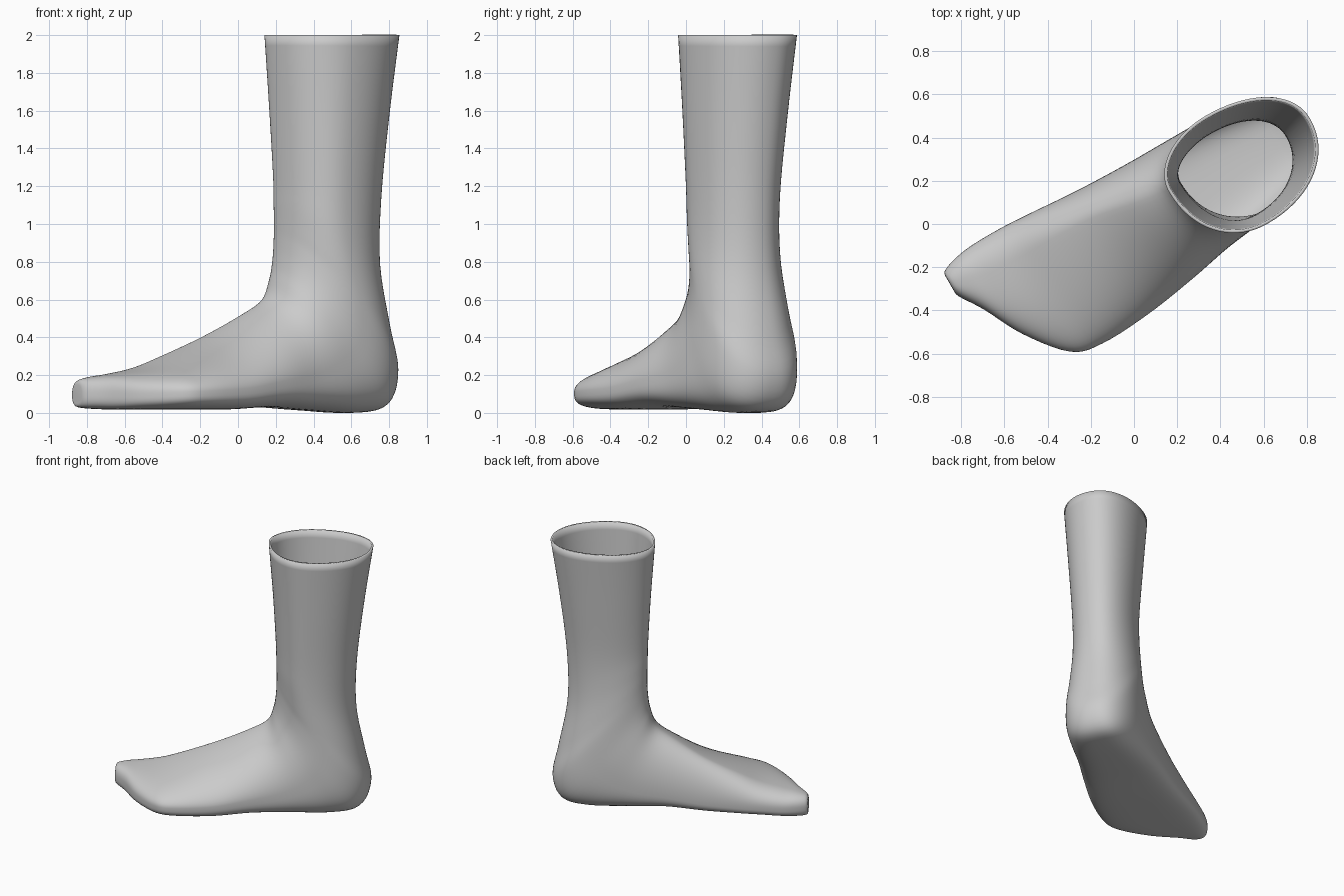
import bpy, bmesh
from math import sin, cos, pi, radians

if "Cube" in bpy.data.objects:
    bpy.data.objects.remove(bpy.data.objects["Cube"])

# Sections fan from the toes, around the ankle crease, up the leg.
# u runs heel to toe, v runs across (positive = outer side of the foot):
# top u, top z, bottom u, bottom z, v min, v max, v of ridge, widest fraction
SECTIONS = [
    (.877, .135, .877, .06, -.225, -.14, -.19, .5),
    (.866, .172, .868, .032, -.25, -.11, -.18, .5),
    (.80, .192, .80, .022, -.275, -.005, -.16, .48),
    (.70, .208, .70, .018, -.290, .185, -.14, .45),
    (.55, .24, .55, .018, -.292, .365, -.13, .42),
    (.40, .295, .40, .018, -.284, .406, -.13, .36),
    (.15, .40, .15, .018, -.266, .394, -.12, .30),
    (-.06, .512, -.12, .03, -.258, .356, -.08, .30),
    (-.20, .605, -.38, .015, -.258, .312, -.06, .34),
    (-.246, .72, -.68, .0, -.258, .288, -.06, .42),
    (-.262, .82, -.867, .035, -.252, .278, -.06, .46),
    (-.268, .92, -.935, .19, -.240, .268, -.06, .50),
    (-.268, 1.0, -.893, .42, -.222, .262, -.06, .53),
    (-.266, 1.1, -.832, .76, -.204, .258, -.06, .55),
    (-.262, 1.25, -.836, 1.12, -.201, .263, -.06, .56),
    (-.243, 1.6, -.885, 1.56, -.231, .284, -.06, .56),
    (-.214, 2.0, -.95, 2.0, -.268, .308, -.05, .56),
]
# Roundness of the upper outer, upper inner and lower parts of each section
OUTER = [2.2, 2.3, 2.4, 2.3, 2.1, 1.9, 1.7, 1.7, 1.85] + [2, 2.05] + [2.1] * 6
INNER = [2.2, 2.3, 2.4, 2.3, 2.2, 2.1] + [2] * 11
LOWER = [2.2, 2.6, 3, 3.4, 3.6, 3.8, 3.8, 3.6, 3.4, 3.1, 2.7, 2.4, 2.2, 2.1, 2.1, 2.1, 2.1]
AROUND, STEPS = 72, 5
C, S = cos(radians(30)), sin(radians(30))


def catmull(p0, p1, p2, p3, t):
    return [.5 * (2 * b + (c - a) * t + (2 * a - 5 * b + 4 * c - d) * t * t
                  + (3 * b - a - 3 * c + d) * t ** 3)
            for a, b, c, d in zip(p0, p1, p2, p3)]


def ring(row):
    tu, tz, bu, bz, vmin, vmax, vt, h, outer, inner, lower = row
    points = []
    for i in range(AROUND):
        a = 2 * pi * i / AROUND
        c, s = cos(a), sin(a)
        n = lower if c < 0 else (outer if s > 0 else inner)
        along, across = abs(c) ** (2 / n), abs(s) ** (2 / n)
        t = h + (1 - h) * along if c > 0 else h - h * along
        low_mid = .56 * vmin + .44 * vmax
        base = vt if c > 0 else low_mid
        v = base + ((vmax if s > 0 else vmin) - base) * across
        u, z = bu + (tu - bu) * t, bz + (tz - bz) * t
        points.append((-C * u + S * v, -S * u - C * v, max(z, 0)))
    return points


rows = [list(r) + [o, i, l] for r, o, i, l in zip(SECTIONS, OUTER, INNER, LOWER)]
last = len(rows) - 1
smooth_rows = []
for k in range(last):
    quad = [rows[min(max(k + d, 0), last)] for d in (-1, 0, 1, 2)]
    smooth_rows += [catmull(*quad, j / STEPS) for j in range(STEPS)]
smooth_rows.append(rows[-1])

# Foot and leg skin, closed at the toe and open at the top
bm = bmesh.new()
rings = [[bm.verts.new(p) for p in ring(r)] for r in smooth_rows]
for a, b in zip(rings, rings[1:]):
    for i in range(AROUND):
        j = (i + 1) % AROUND
        bm.faces.new((a[i], a[j], b[j], b[i]))
bm.faces.new(rings[0])
bmesh.ops.recalc_face_normals(bm, faces=bm.faces)
# The toe cap must face forward (-x)
cap = [f for f in bm.faces if len(f.verts) == AROUND][0]
if cap.normal.x > 0:
    bmesh.ops.reverse_faces(bm, faces=bm.faces)
mesh = bpy.data.meshes.new("foot_and_leg")
bm.to_mesh(mesh)
bm.free()
foot = bpy.data.objects.new("foot_and_leg", mesh)
bpy.context.collection.objects.link(foot)

# Thin wall seen at the open rim
wall = foot.modifiers.new("wall", 'SOLIDIFY')
wall.thickness = .015
wall.offset = -1

bpy.context.view_layer.objects.active = foot
foot.select_set(True)
bpy.ops.object.shade_smooth_by_angle(angle=radians(50))
